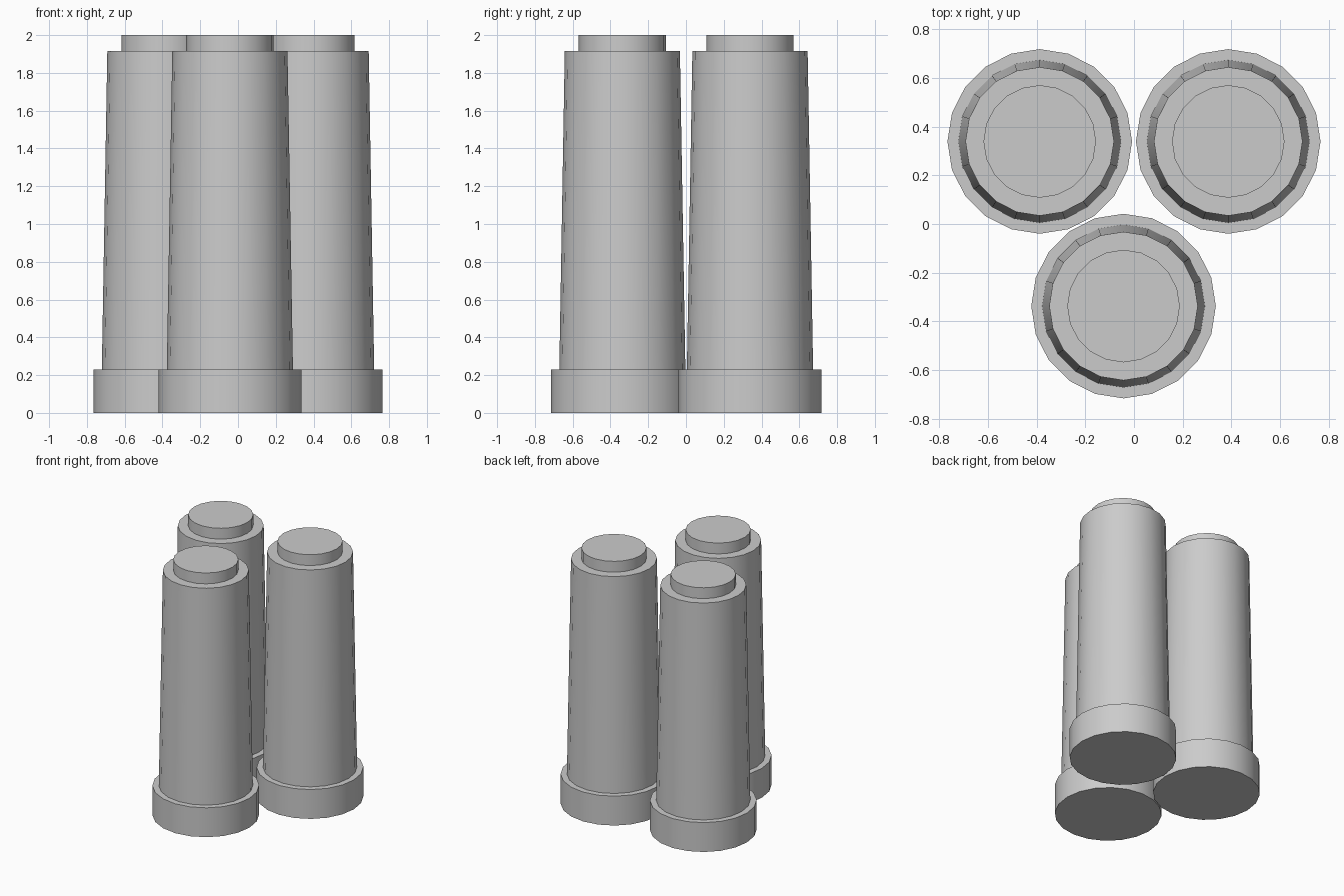
import bpy, bmesh, math

if "Cube" in bpy.data.objects:
    bpy.data.objects.remove(bpy.data.objects["Cube"])

SIDES = 20
# Stepped column profile: radius, height
PROFILE = [(0.379, 0.0), (0.379, 0.23), (0.334, 0.23),
           (0.305, 1.915), (0.231, 1.915), (0.231, 2.0)]


def column(name, x, y):
    bm = bmesh.new()
    rings = []
    for r, z in PROFILE:
        rings.append([bm.verts.new((r * math.cos(2 * math.pi * i / SIDES),
                                    r * math.sin(2 * math.pi * i / SIDES), z))
                      for i in range(SIDES)])
    # Walls and ledges
    for a, b in zip(rings, rings[1:]):
        for i in range(SIDES):
            j = (i + 1) % SIDES
            bm.faces.new((a[i], a[j], b[j], b[i]))
    # Bottom and top caps
    bm.faces.new(rings[0][::-1])
    bm.faces.new(rings[-1])
    mesh = bpy.data.meshes.new(name)
    bm.to_mesh(mesh)
    bm.free()
    obj = bpy.data.objects.new(name, mesh)
    obj.location = (x, y, 0)
    bpy.context.collection.objects.link(obj)
    bpy.ops.object.select_all(action='DESELECT')
    obj.select_set(True)
    bpy.context.view_layer.objects.active = obj
    bpy.ops.object.shade_smooth_by_angle(angle=math.radians(30))


# Two columns at the back, one in front
for name, x, y in [("back_left_column", -0.387, 0.339),
                   ("back_right_column", 0.387, 0.339),
                   ("front_column", -0.043, -0.337)]:
    column(name, x, y)
